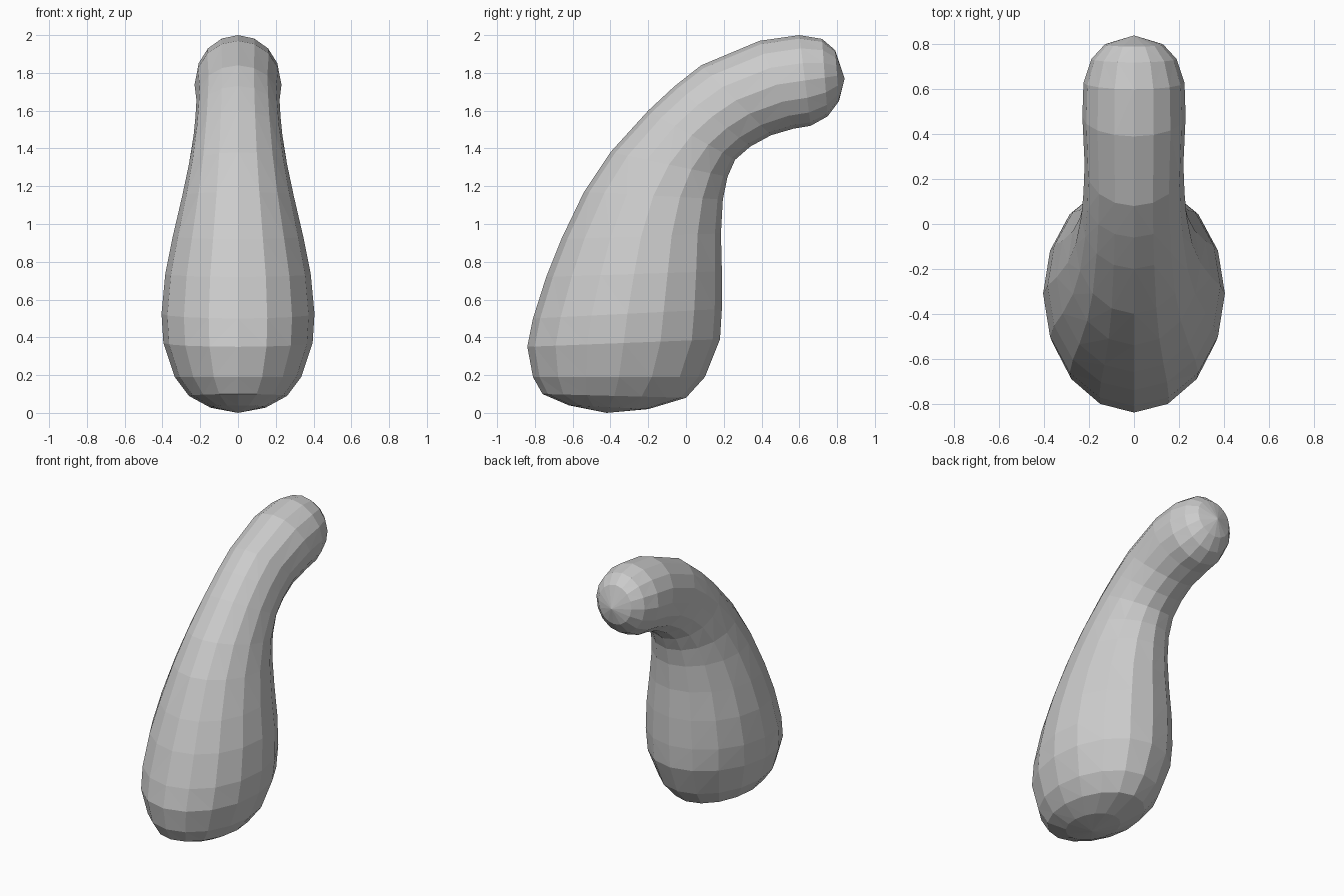
import bpy, bmesh, math
from mathutils import Vector

if "Cube" in bpy.data.objects:
    bpy.data.objects.remove(bpy.data.objects["Cube"])

SIDES = 16
# Cross-sections along the bend: outer edge (y, z), inner edge (y, z), half width
SECTIONS = [
    (-0.62, 0.04, -0.20, 0.02, 0.15),
    (-0.76, 0.10, 0.00, 0.08, 0.26),
    (-0.81, 0.19, 0.10, 0.19, 0.335),
    (-0.84, 0.35, 0.18, 0.39, 0.395),
    (-0.81, 0.50, 0.19, 0.55, 0.405),
    (-0.74, 0.72, 0.19, 0.75, 0.385),
    (-0.66, 0.92, 0.185, 0.95, 0.345),
    (-0.54, 1.17, 0.195, 1.13, 0.295),
    (-0.40, 1.38, 0.22, 1.25, 0.26),
    (-0.20, 1.60, 0.26, 1.34, 0.235),
    (-0.06, 1.73, 0.34, 1.41, 0.225),
    (0.08, 1.84, 0.45, 1.47, 0.22),
    (0.39, 1.97, 0.57, 1.505, 0.23),
    (0.60, 2.00, 0.66, 1.52, 0.225),
    (0.72, 1.98, 0.75, 1.57, 0.19),
    (0.79, 1.92, 0.81, 1.65, 0.13),
]

bm = bmesh.new()


def ring(ay, az, by, bz, w):
    a, b = Vector((0, ay, az)), Vector((0, by, bz))
    mid, half = (a + b) / 2, (a - b) / 2
    verts = []
    for i in range(SIDES):
        t = 2 * math.pi * i / SIDES
        verts.append(bm.verts.new(mid + half * math.cos(t) + Vector((w * math.sin(t), 0, 0))))
    return verts


# Lofted gourd body
rings = [ring(*s) for s in SECTIONS]
for lo, hi in zip(rings, rings[1:]):
    for i in range(SIDES):
        j = (i + 1) % SIDES
        bm.faces.new((lo[i], lo[j], hi[j], hi[i]))

# Rounded base and neck tip
for loop, pole in ((rings[0], (0, -0.42, 0)), (rings[-1], (0, 0.84, 1.77))):
    p = bm.verts.new(pole)
    for i in range(SIDES):
        bm.faces.new((loop[i], loop[(i + 1) % SIDES], p))

# Faceted low-poly surface
bmesh.ops.triangulate(bm, faces=bm.faces[:])
bmesh.ops.recalc_face_normals(bm, faces=bm.faces[:])
mesh = bpy.data.meshes.new("gourd_body")
bm.to_mesh(mesh)
bm.free()
gourd = bpy.data.objects.new("gourd_body", mesh)
bpy.context.collection.objects.link(gourd)
